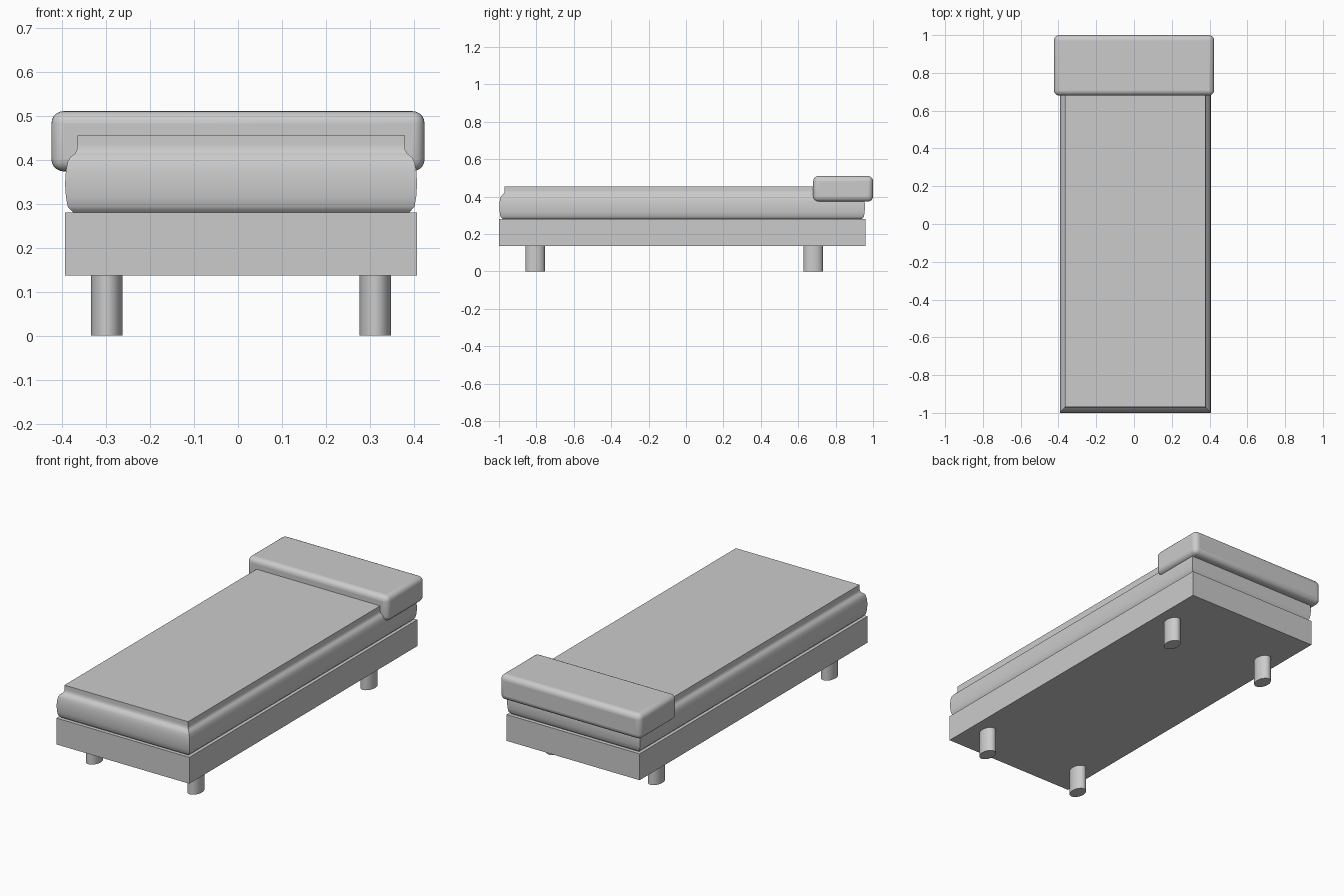
import bpy, bmesh, math

if "Cube" in bpy.data.objects:
    bpy.data.objects.remove(bpy.data.objects["Cube"])

grey = bpy.data.materials.new("plain grey")
grey.use_nodes = True
grey.diffuse_color = (0.6, 0.6, 0.6, 1)
grey.node_tree.nodes["Principled BSDF"].inputs["Base Color"].default_value = (0.6, 0.6, 0.6, 1)


def finish(obj, name, angle):
    obj.name = obj.data.name = name
    obj.data.materials.append(grey)
    bpy.ops.object.select_all(action='DESELECT')
    obj.select_set(True)
    bpy.context.view_layer.objects.active = obj
    bpy.ops.object.shade_smooth_by_angle(angle=math.radians(angle))


def box(name, low, high, radius=0, segments=5):
    size = [b - a for a, b in zip(low, high)]
    bpy.ops.mesh.primitive_cube_add(size=1, location=[(a + b) / 2 for a, b in zip(low, high)])
    obj = bpy.context.object
    obj.scale = size
    bpy.ops.object.transform_apply(location=False, rotation=False, scale=True)
    if radius:
        bevel = obj.modifiers.new("rounded edges", 'BEVEL')
        bevel.width, bevel.segments = radius, segments
    finish(obj, name, 40)


def stacked_rectangles(name, low, high, profile):
    """Skin a stack of rectangles; the profile holds (inset, height) pairs."""
    bm = bmesh.new()
    rings = []
    for inset, z in profile:
        x0, y0 = low[0] + inset, low[1] + inset
        x1, y1 = high[0] - inset, high[1] - inset
        rings.append([bm.verts.new((x, y, z)) for x, y in
                      ((x0, y0), (x1, y0), (x1, y1), (x0, y1))])
    for a, b in zip(rings, rings[1:]):
        for i in range(4):
            j = (i + 1) % 4
            bm.faces.new((a[i], a[j], b[j], b[i]))
    bm.faces.new(rings[0][::-1])
    bm.faces.new(rings[-1])
    mesh = bpy.data.meshes.new(name)
    bm.to_mesh(mesh)
    bm.free()
    obj = bpy.data.objects.new(name, mesh)
    bpy.context.collection.objects.link(obj)
    finish(obj, name, 35)


# Base frame
box("bed_frame", (-0.393, -1, 0.137), (0.407, 0.96, 0.28))

# Padded mattress with a narrower raised top
stacked_rectangles("mattress", (-0.393, -0.998), (0.407, 0.957), [
    (0.018, 0.28), (0.013, 0.285), (0.006, 0.293), (0.002, 0.315),
    (0, 0.345), (0.002, 0.375), (0.006, 0.395), (0.012, 0.406),
    (0.022, 0.413), (0.027, 0.422), (0.028, 0.435), (0.028, 0.455)])

# Bolster overhanging the head end
box("bolster", (-0.424, 0.68, 0.373), (0.424, 1, 0.51), 0.028)

# Four oval legs
for end, y in (("front", -0.807), ("back", 0.68)):
    for side, x in (("right", -0.298), ("left", 0.312)):
        bpy.ops.mesh.primitive_cylinder_add(vertices=32, radius=1, depth=0.14, location=(x, y, 0.07))
        leg = bpy.context.object
        leg.scale = (0.036, 0.052, 1)
        bpy.ops.object.transform_apply(location=False, rotation=False, scale=True)
        finish(leg, f"{end}_{side}_leg", 40)
